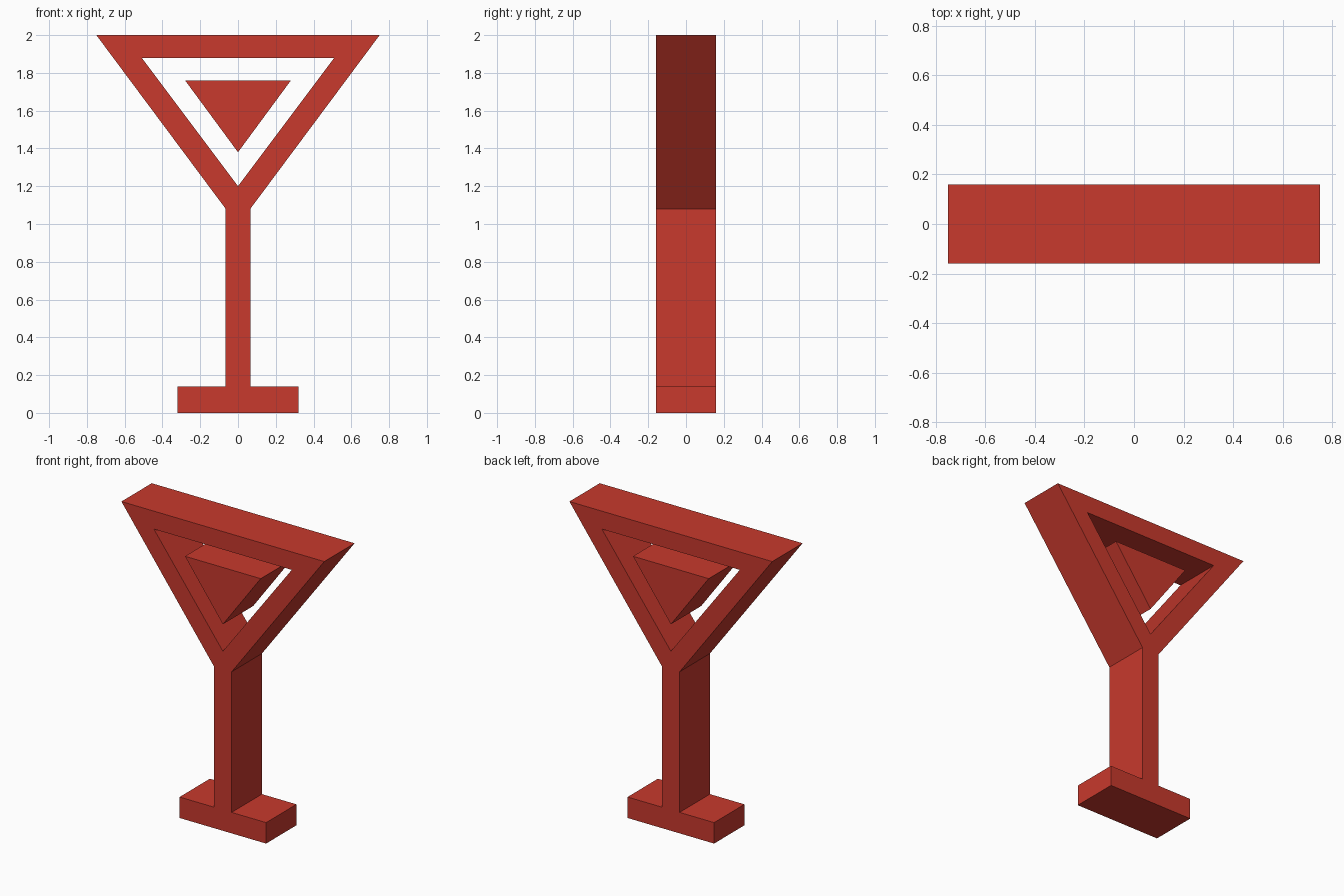
import bpy, bmesh
from mathutils import Vector

if "Cube" in bpy.data.objects:
    bpy.data.objects.remove(bpy.data.objects["Cube"])

HALF_DEPTH = 0.16

red = bpy.data.materials.new("sign red")
red.diffuse_color = (0.58, 0.041, 0.026, 1)
red.use_nodes = True
red.node_tree.nodes["Principled BSDF"].inputs["Base Color"].default_value = red.diffuse_color


def mirrored(right_half):
    """Close a right-hand outline (x, z) with its mirror image, sharing points on x = 0."""
    return right_half + [(-x, z) for x, z in reversed(right_half) if x > 0]


def extruded_plate(name, *loops):
    """Fill the outlines (further loops become holes) and extrude along y."""
    bm = bmesh.new()
    for loop in loops:
        verts = [bm.verts.new((x, -HALF_DEPTH, z)) for x, z in loop]
        for a, b in zip(verts, verts[1:] + verts[:1]):
            bm.edges.new((a, b))
    bmesh.ops.triangle_fill(bm, edges=bm.edges[:], use_beauty=True, normal=Vector((0, -1, 0)))
    result = bmesh.ops.extrude_face_region(bm, geom=bm.faces[:], use_keep_orig=True)
    moved = [g for g in result["geom"] if isinstance(g, bmesh.types.BMVert)]
    bmesh.ops.translate(bm, verts=moved, vec=(0, 2 * HALF_DEPTH, 0))
    bmesh.ops.recalc_face_normals(bm, faces=bm.faces[:])
    mesh = bpy.data.meshes.new(name)
    bm.to_mesh(mesh)
    bm.free()
    mesh.materials.append(red)
    obj = bpy.data.objects.new(name, mesh)
    bpy.context.collection.objects.link(obj)
    return obj


# Glass: foot, stem and bowl in one outline, with a triangular opening
glass_outline = mirrored([(0.32, 0), (0.32, 0.14), (0.065, 0.14), (0.065, 1.08), (0.75, 2.0)])
bowl_opening = mirrored([(0, 1.2), (0.51, 1.88)])
extruded_plate("cocktail_glass", glass_outline, bowl_opening)

# Drink: loose triangle inside the opening
extruded_plate("drink", mirrored([(0, 1.38), (0.28, 1.76)]))
